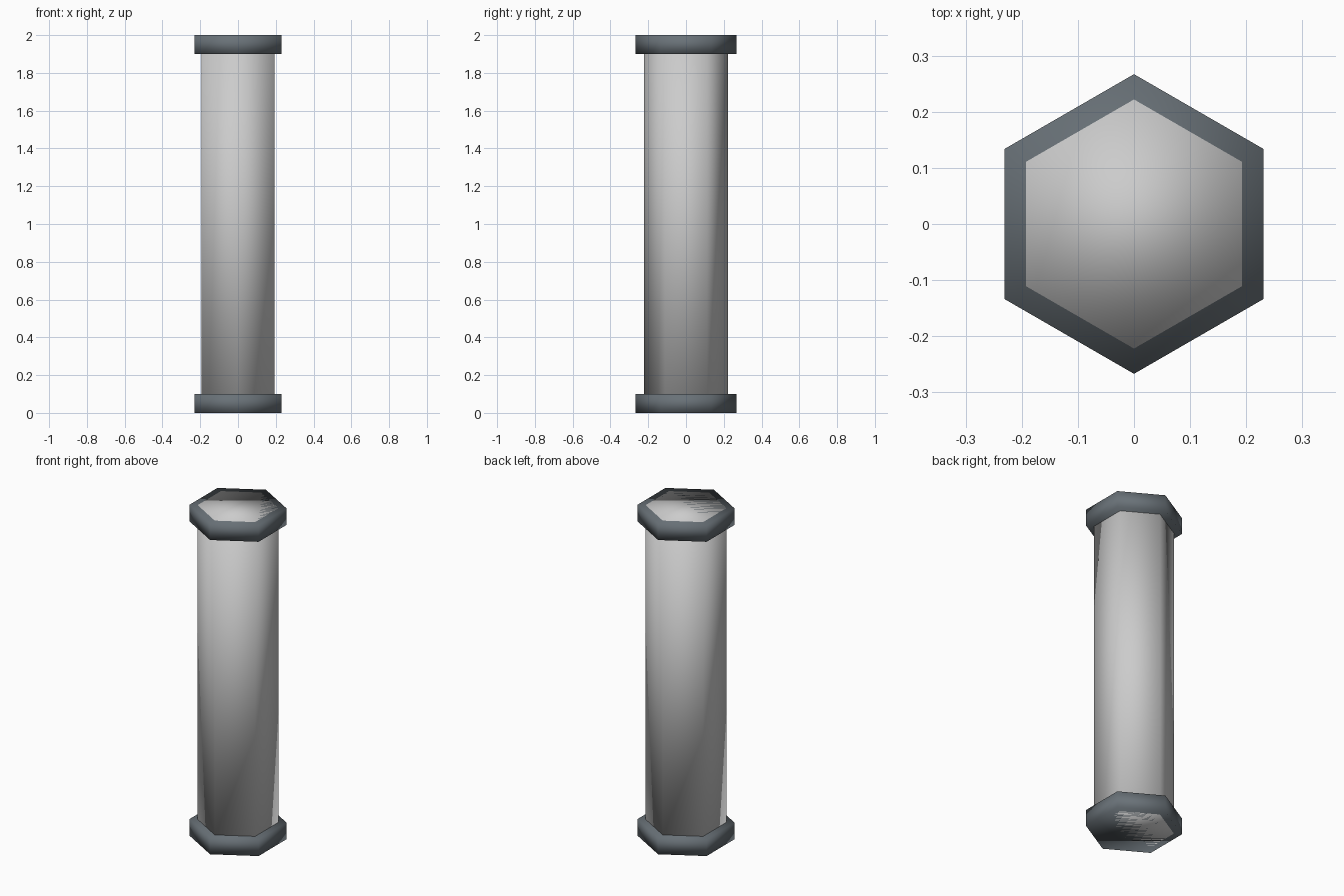
import bpy
import math

if "Cube" in bpy.data.objects:
    bpy.data.objects.remove(bpy.data.objects["Cube"])

SIDES = 6


def hex_prism(name, radius, z0, z1, material=None):
    """Smooth-shaded hexagonal prism with corners on the y axis."""
    bpy.ops.mesh.primitive_cylinder_add(
        vertices=SIDES, radius=radius, depth=z1 - z0, location=(0, 0, (z0 + z1) / 2))
    obj = bpy.context.object
    obj.name = name
    bpy.ops.object.shade_smooth()
    if material:
        obj.data.materials.append(material)
    return obj


dark = bpy.data.materials.new("dark_metal")
dark.diffuse_color = (0.14, 0.165, 0.185, 1)
dark.use_nodes = True
dark.node_tree.nodes["Principled BSDF"].inputs["Base Color"].default_value = dark.diffuse_color

# Shaft runs the full height, flush with the outer collar faces
hex_prism("shaft", 0.222, 0.0, 2.0)

# Wider collars at both ends
hex_prism("bottom_collar", 0.267, 0.0, 0.1, dark)
hex_prism("top_collar", 0.267, 1.9, 2.0, dark)
